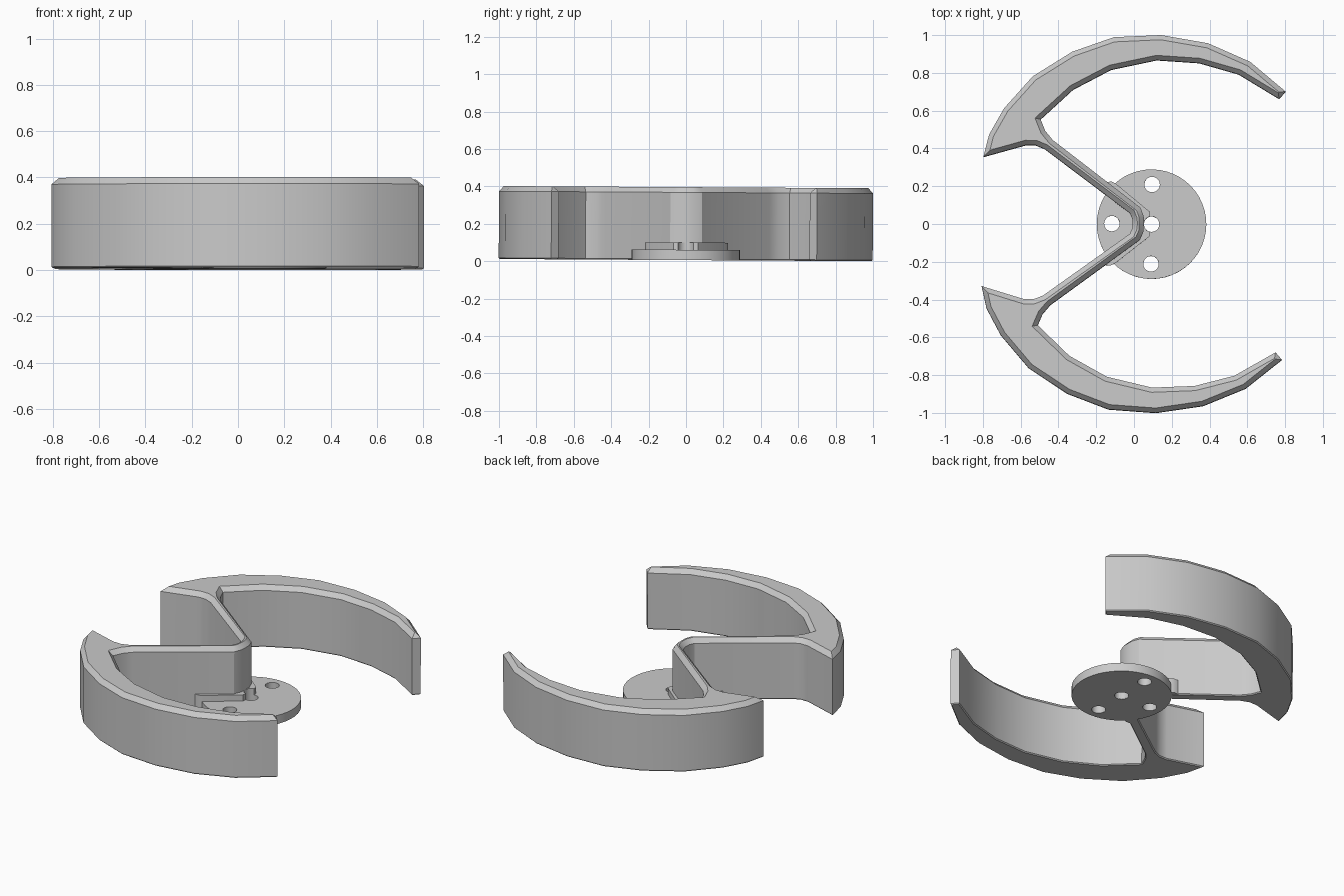
import bpy
import bmesh
import math
from mathutils import Vector, Matrix

cube = bpy.data.objects.get("Cube")
if cube:
    bpy.data.objects.remove(cube, do_unlink=True)

grey = bpy.data.materials.new("plain grey")
grey.use_nodes = True
COLOUR = (0.59, 0.59, 0.59, 1)
grey.diffuse_color = COLOUR
grey.node_tree.nodes["Principled BSDF"].inputs["Base Color"].default_value = COLOUR

# The whole part sits with a very slight lean and turn
POSE = (Matrix.Translation((0.003, 0, 0.006)) @ Matrix.Rotation(-0.006, 4, 'X')
        @ Matrix.Rotation(-0.014, 4, 'Z'))


def inset(points, amount):
    """Move a counter-clockwise outline inwards with mitred corners."""
    result = []
    for i, p in enumerate(points):
        a = (p - points[i - 1]).normalized()
        b = (points[(i + 1) % len(points)] - p).normalized()
        na, nb = Vector((-a.y, a.x)), Vector((-b.y, b.x))
        result.append(p + (na + nb) * amount / max(1 + na.dot(nb), 0.4))
    return result


def mirrored(half):
    """Close a half outline with its reflection across the x axis."""
    pts = [Vector(p) for p in half]
    return pts + [Vector((p.x, -p.y)) for p in reversed(pts) if p.y > 0]


def finish(obj):
    obj.data.materials.clear()
    obj.data.materials.append(grey)
    obj.matrix_world = POSE
    bpy.ops.object.select_all(action='DESELECT')
    obj.select_set(True)
    bpy.context.view_layer.objects.active = obj
    bpy.ops.object.shade_smooth_by_angle(angle=math.radians(30))


def stack(name, outline, levels):
    """Solid from one outline repeated at (height, inset) levels."""
    bm = bmesh.new()
    rings = []
    for z, amount in levels:
        ring = inset(outline, amount) if amount else outline
        rings.append([bm.verts.new((p.x, p.y, z)) for p in ring])
    n = len(outline)
    for low, high in zip(rings, rings[1:]):
        for i in range(n):
            j = (i + 1) % n
            bm.faces.new((low[i], low[j], high[j], high[i]))
    caps = [bm.faces.new(list(reversed(rings[0]))), bm.faces.new(rings[-1])]
    bm.normal_update()
    bmesh.ops.triangulate(bm, faces=caps, ngon_method='EAR_CLIP')
    mesh = bpy.data.meshes.new(name)
    bm.to_mesh(mesh)
    bm.free()
    obj = bpy.data.objects.new(name, mesh)
    bpy.context.collection.objects.link(obj)
    finish(obj)


# Curved walls joined by the V-shaped web
web_outside = [(0.049, 0), (0.048, 0.04), (0.03, 0.085), (-0.44, 0.437), (-0.48, 0.485)]
inner_arc = [(-0.505, 0.545), (-0.335, 0.705), (-0.135, 0.813), (0.105, 0.867),
             (0.33, 0.855), (0.54, 0.798), (0.756, 0.671)]
outer_arc = [(0.79, 0.71), (0.60, 0.865), (0.376, 0.96), (0.126, 1.0), (-0.124, 0.985),
             (-0.343, 0.905), (-0.55, 0.772), (-0.70, 0.60), (-0.777, 0.46), (-0.805, 0.342)]
web_inside = [(-0.58, 0.408), (-0.53, 0.408), (-0.48, 0.388), (-0.025, 0.055),
              (-0.012, 0.025), (-0.01, 0)]
stack("curved_walls", mirrored(web_outside + inner_arc + outer_arc + web_inside),
      [(0, 0.006), (0.006, 0), (0.362, 0), (0.39, 0.025)])

# Low collar where the web meets the hub, hollowed around the centre hole
collar = [(0.049, 0), (0.053, 0.018), (0.065, 0.033), (0.082, 0.041), (0.08, 0.065),
          (-0.1, 0.21), (-0.125, 0.222), (-0.155, 0.22), (-0.17, 0.185),
          (0.0, 0.04), (0.005, 0)]
stack("hub_collar", mirrored(collar), [(0.002, 0), (0.094, 0)])

# Round hub plate with four bolt holes
curve = bpy.data.curves.new("hub_plate", 'CURVE')
curve.dimensions = '2D'
curve.fill_mode = 'BOTH'
curve.extrude = 0.0275


def add_circle(x, y, radius, sides):
    spline = curve.splines.new('POLY')
    spline.points.add(sides - 1)
    for i, point in enumerate(spline.points):
        a = math.tau * i / sides
        point.co = (x + radius * math.cos(a), y + radius * math.sin(a), 0, 1)
    spline.use_cyclic_u = True


add_circle(0.09, 0, 0.29, 48)
for hx, hy in [(0.09, 0), (0.09, 0.21), (0.09, -0.21), (-0.12, 0)]:
    add_circle(hx, hy, 0.041, 20)
hub = bpy.data.objects.new("hub_plate", curve)
bpy.context.collection.objects.link(hub)
bpy.ops.object.select_all(action='DESELECT')
hub.select_set(True)
bpy.context.view_layer.objects.active = hub
bpy.ops.object.convert(target='MESH')
hub = bpy.context.view_layer.objects.active
hub.data.transform(Matrix.Translation((0, 0, 0.0275)))
bm = bmesh.new()
bm.from_mesh(hub.data)
bmesh.ops.remove_doubles(bm, verts=bm.verts, dist=0.0001)
bmesh.ops.recalc_face_normals(bm, faces=bm.faces)
bm.to_mesh(hub.data)
bm.free()
finish(hub)
